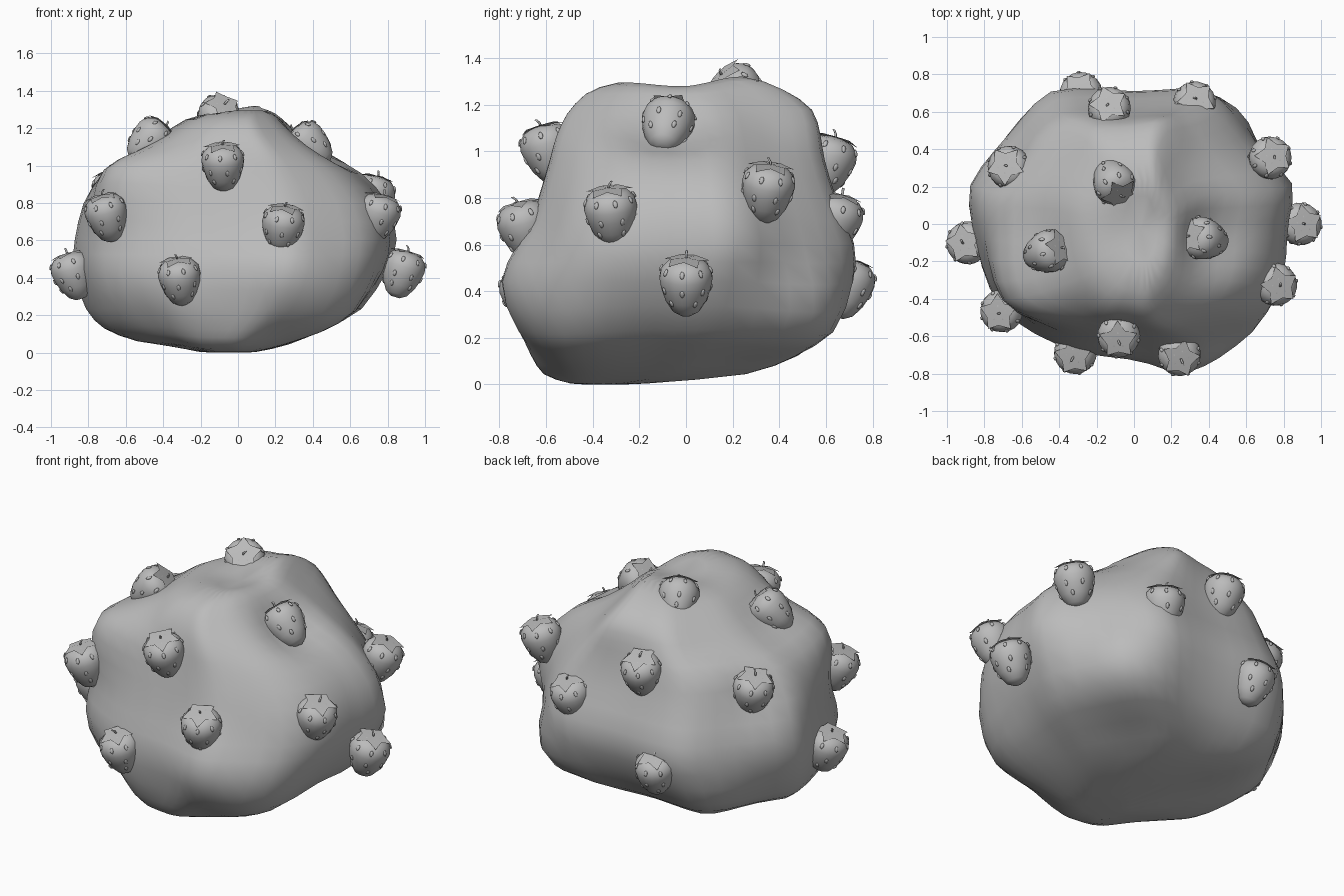
import bpy, bmesh, math, random
from mathutils import Vector, Matrix, noise

random.seed(4)
cube = bpy.data.objects.get("Cube")
if cube:
    bpy.data.objects.remove(cube, do_unlink=True)

grey = bpy.data.materials.new("plain grey")
grey.use_nodes = True
colour = (0.5, 0.5, 0.5, 1)
grey.diffuse_color = colour
grey.node_tree.nodes["Principled BSDF"].inputs["Base Color"].default_value = colour


def finish(bm, name):
    bmesh.ops.recalc_face_normals(bm, faces=bm.faces[:])
    for face in bm.faces:
        face.smooth = True
    mesh = bpy.data.meshes.new(name)
    bm.to_mesh(mesh)
    bm.free()
    mesh.materials.append(grey)
    return mesh


def place(mesh, name, matrix=Matrix()):
    obj = bpy.data.objects.new(name, mesh)
    bpy.context.scene.collection.objects.link(obj)
    obj.matrix_world = matrix


def skin(bm, rings):
    """Bridge closed vertex rings and cap both ends with fans."""
    for low, high in zip(rings, rings[1:]):
        for i in range(len(low)):
            j = (i + 1) % len(low)
            bm.faces.new((low[i], low[j], high[j], high[i]))
    for ring in (rings[0], rings[-1]):
        centre = bm.verts.new(sum((v.co for v in ring), Vector()) / len(ring))
        for i in range(len(ring)):
            bm.faces.new((ring[i], ring[(i + 1) % len(ring)], centre))


# Bush: one plan outline, fitted to the width and depth at each height
outline = [(.88, .2), (.84, 0), (.83, -.2), (.78, -.41), (.67, -.56), (.47, -.66),
           (.33, -.73), (.2, -.74), (0, -.71), (-.3, -.69), (-.53, -.58), (-.72, -.45),
           (-.83, -.22), (-.88, 0), (-.9, .2), (-.74, .39), (-.6, .55), (-.45, .71),
           (-.2, .72), (0, .7), (.2, .71), (.4, .73), (.55, .58), (.66, .42)]
levels = [(0, -.2, .1, -.5, -.2), (.04, -.58, .28, -.62, .3),
          (.12, -.73, .48, -.67, .48), (.22, -.82, .68, -.72, .62),
          (.45, -.9, .84, -.76, .74), (.6, -.89, .88, -.7, .74),
          (.8, -.84, .83, -.63, .65), (.97, -.75, .67, -.58, .6),
          (1.06, -.56, .51, -.56, .57), (1.16, -.42, .35, -.52, .53),
          (1.25, -.29, .24, -.44, .4), (1.3, -.12, .18, -.31, .26)]
bm = bmesh.new()
rings = []
for z, x0, x1, y0, y1 in levels:
    rings.append([bm.verts.new((x0 + (x + .9) / 1.78 * (x1 - x0),
                                y0 + (y + .74) / 1.47 * (y1 - y0), z))
                  for x, y in outline])
skin(bm, rings)
bmesh.ops.subdivide_edges(bm, edges=bm.edges[:], cuts=1, use_grid_fill=True)
for step in range(2):
    bmesh.ops.smooth_vert(bm, verts=bm.verts[:], factor=.5,
                          use_axis_x=True, use_axis_y=True, use_axis_z=True)

# Sculpted swellings and hollows: centre, reach, push
pushes = [((-.6, -.35, .97), .4, (-.07, -.06, .03)),
          ((0, -.02, 1.3), .27, (0, 0, -.04)),
          ((.13, .22, 1.3), .22, (0, 0, .025)),
          ((.1, .45, 1.17), .3, (0, .03, .02)),
          ((.43, -.08, 1.1), .27, (-.04, 0, -.04)),
          ((-.7, .3, .87), .28, (.04, -.02, 0)),
          ((.33, -.74, .43), .33, (.01, -.06, 0)),
          ((.5, .47, .23), .4, (.1, .1, -.03)),
          ((.5, -.5, .22), .4, (.04, -.04, -.02)),
          ((-.45, -.45, .1), .35, (.05, .05, .02)),
          ((-.55, .45, .2), .35, (-.04, .04, 0)),
          ((-.45, .05, .02), .4, (0, 0, .04))]
for vert in bm.verts:
    start = vert.co.copy()
    for centre, reach, push in pushes:
        near = max(0, 1 - ((start - Vector(centre)).length / reach) ** 2)
        vert.co += Vector(push) * near ** 2
    lump = 1 + .015 * noise.noise(start * 3)
    vert.co.x *= lump
    vert.co.y *= lump
place(finish(bm, "bush"), "bush")

# Strawberry body: lathed profile
profile = [(.025, -.138), (.058, -.118), (.088, -.07), (.107, -.015),
           (.115, .03), (.108, .07), (.08, .1), (.04, .112)]
bm = bmesh.new()
turns = [2 * math.pi * i / 20 for i in range(20)]
skin(bm, [[bm.verts.new((r * math.cos(a), r * math.sin(a), z)) for a in turns]
          for r, z in profile])
body_mesh = finish(bm, "berry_body")

# Seeds: small ovals staggered in rows, lying against the body
bm = bmesh.new()
for row, (level, count) in enumerate(((2, 5), (3, 7), (5, 8))):
    r, z = profile[level]
    below, above = profile[level - 1], profile[level + 1]
    slope = math.atan2(above[0] - below[0], above[1] - below[1])
    for i in range(count):
        turn = 2 * math.pi * (i + row / 2) / count
        seat = (Matrix.Rotation(turn, 4, 'Z') @ Matrix.Translation((r, 0, z))
                @ Matrix.Rotation(slope, 4, 'Y') @ Matrix.Diagonal((.006, .01, .017, 1)))
        bmesh.ops.create_icosphere(bm, subdivisions=2, radius=1, matrix=seat)
seed_mesh = finish(bm, "berry_seeds")

# Leaf cap: star of broad pointed leaves
bm = bmesh.new()
hub = bm.verts.new((0, 0, .118))
star = []
for i in range(10):
    a = math.pi * i / 5
    r, z = (.106, .1) if i % 2 == 0 else (.065, .115)
    star.append(bm.verts.new((r * math.cos(a), r * math.sin(a), z)))
for i in range(10):
    bm.faces.new((hub, star[i], star[(i + 1) % 10]))
bmesh.ops.solidify(bm, geom=bm.faces[:], thickness=.005)
leaf_mesh = finish(bm, "berry_leaves")

# Stem: short bent tube
bm = bmesh.new()
skin(bm, [[bm.verts.new((bend + .006 * math.cos(a), .006 * math.sin(a), z))
           for a in turns[::4]]
          for bend, z in ((0, .11), (.005, .13), (.018, .145))])
stem_mesh = finish(bm, "berry_stem")

# Strawberries around the bush; the high ones lie down along the slope
spots = [(.88, 0, .43), (.75, -.32, .73), (.72, .35, .83), (.38, -.08, 1.11),
         (-.11, .23, 1.25), (-.47, -.15, 1.13), (-.08, -.59, 1), (.24, -.69, .67),
         (-.31, -.68, .39), (-.7, -.46, .73), (-.88, -.1, .42), (-.66, .3, .86),
         (-.13, .61, .95), (.32, .64, .7), (-.28, .69, .42)]
for number, spot in enumerate(spots, 1):
    out = Vector((spot[0], spot[1], 0)).normalized()
    axis = out * (.3 if spot[2] < 1.1 else -1.1) + Vector((0, 0, 1))
    matrix = (Matrix.Translation(spot) @ axis.to_track_quat('Z', 'Y').to_matrix().to_4x4()
              @ Matrix.Rotation(random.uniform(0, 6), 4, 'Z'))
    for mesh in (body_mesh, seed_mesh, leaf_mesh, stem_mesh):
        place(mesh, f"{mesh.name}_{number}", matrix)
